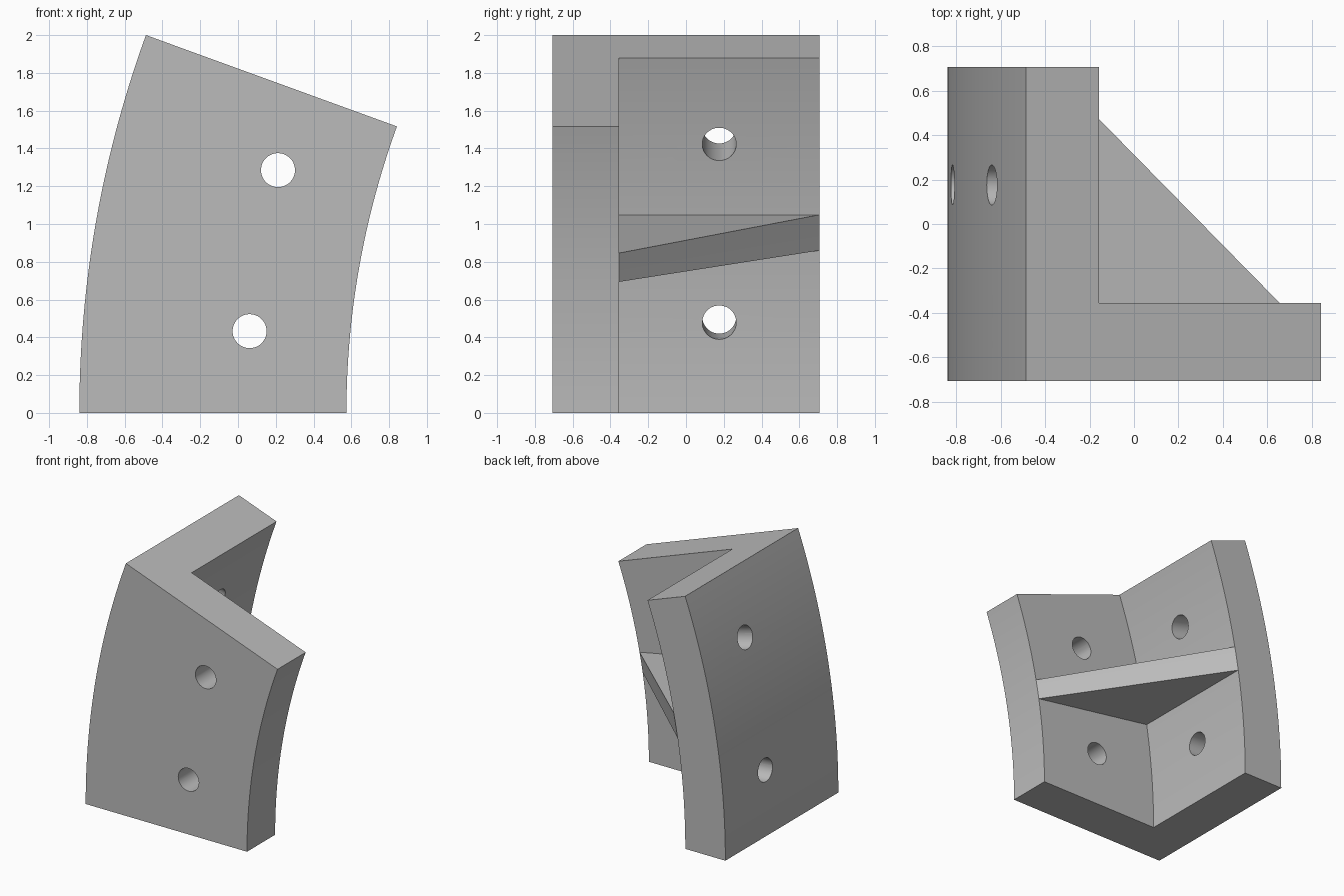
import bpy, bmesh, math
from mathutils import Matrix, Vector

cube = bpy.data.objects.get("Cube")
if cube:
    bpy.data.objects.remove(cube, do_unlink=True)

AXIS_X = 5.008                    # bend axis runs along y through (AXIS_X, z = 0)
R_OUT, R_LEG, R_IN = 5.848, 5.497, 4.434
HALF, Y_PLATE = 0.707, -0.355
HOLE_R = 0.09

grey = bpy.data.materials.new("plain grey")
grey.use_nodes = True
colour = (0.5, 0.5, 0.5, 1)
grey.diffuse_color = colour
grey.node_tree.nodes["Principled BSDF"].inputs["Base Color"].default_value = colour


def on_arc(r, y, degrees):
    a = math.radians(degrees)
    return Vector((AXIS_X - r * math.cos(a), y, r * math.sin(a)))


def add_object(name, bm):
    bmesh.ops.recalc_face_normals(bm, faces=bm.faces)
    mesh = bpy.data.meshes.new(name)
    bm.to_mesh(mesh)
    bm.free()
    mesh.materials.append(grey)
    obj = bpy.data.objects.new(name, mesh)
    bpy.context.collection.objects.link(obj)
    return obj


def sweep(name, profile, start, end, steps):
    """Sweep a closed (radius, y) profile around the bend axis."""
    bm = bmesh.new()
    rings = [[bm.verts.new(on_arc(r, y, start + (end - start) * i / steps))
              for r, y in profile] for i in range(steps + 1)]
    n = len(profile)
    for a, b in zip(rings, rings[1:]):
        for k in range(n):
            m = (k + 1) % n
            bm.faces.new((a[k], a[m], b[m], b[k]))
    bm.faces.new(rings[0])
    bm.faces.new(rings[-1])
    return add_object(name, bm)


def smooth(obj):
    bpy.ops.object.select_all(action='DESELECT')
    obj.select_set(True)
    bpy.context.view_layer.objects.active = obj
    bpy.ops.object.shade_smooth_by_angle(angle=math.radians(30))


# Curved angle bracket: side leg plus front plate
bracket = sweep("curved_angle_bracket",
                [(R_OUT, -HALF), (R_IN, -HALF), (R_IN, Y_PLATE),
                 (R_LEG, Y_PLATE), (R_LEG, HALF), (R_OUT, HALF)], 0, 20, 40)

# Triangular stiffening web across the inner corner
web = sweep("corner_web", [(R_LEG, Y_PLATE), (R_IN, Y_PLATE), (R_LEG, HALF)], 9, 11, 4)

# Bolt holes: two through the plate, two radially through the leg
bm = bmesh.new()
for angle in (5, 15):
    holes = [(on_arc((R_LEG + R_IN) / 2, (Y_PLATE - HALF) / 2, angle), Vector((0, 1, 0))),
             (on_arc((R_LEG + R_OUT) / 2, (Y_PLATE + HALF) / 2, angle),
              on_arc(1, 0, angle) - on_arc(0, 0, angle))]
    for centre, direction in holes:
        turn = direction.to_track_quat('Z', 'Y').to_matrix().to_4x4()
        bmesh.ops.create_cone(bm, cap_ends=True, segments=48, radius1=HOLE_R,
                              radius2=HOLE_R, depth=0.6,
                              matrix=Matrix.Translation(centre) @ turn)
cutter = add_object("hole_cutter", bm)
cutter.hide_render = True

cut = bracket.modifiers.new("bolt_holes", 'BOOLEAN')
cut.operation = 'DIFFERENCE'
cut.solver = 'EXACT'
cut.object = cutter
bpy.context.view_layer.objects.active = bracket
bpy.ops.object.modifier_apply(modifier=cut.name)
bpy.data.objects.remove(cutter, do_unlink=True)

for part in (bracket, web):
    smooth(part)
